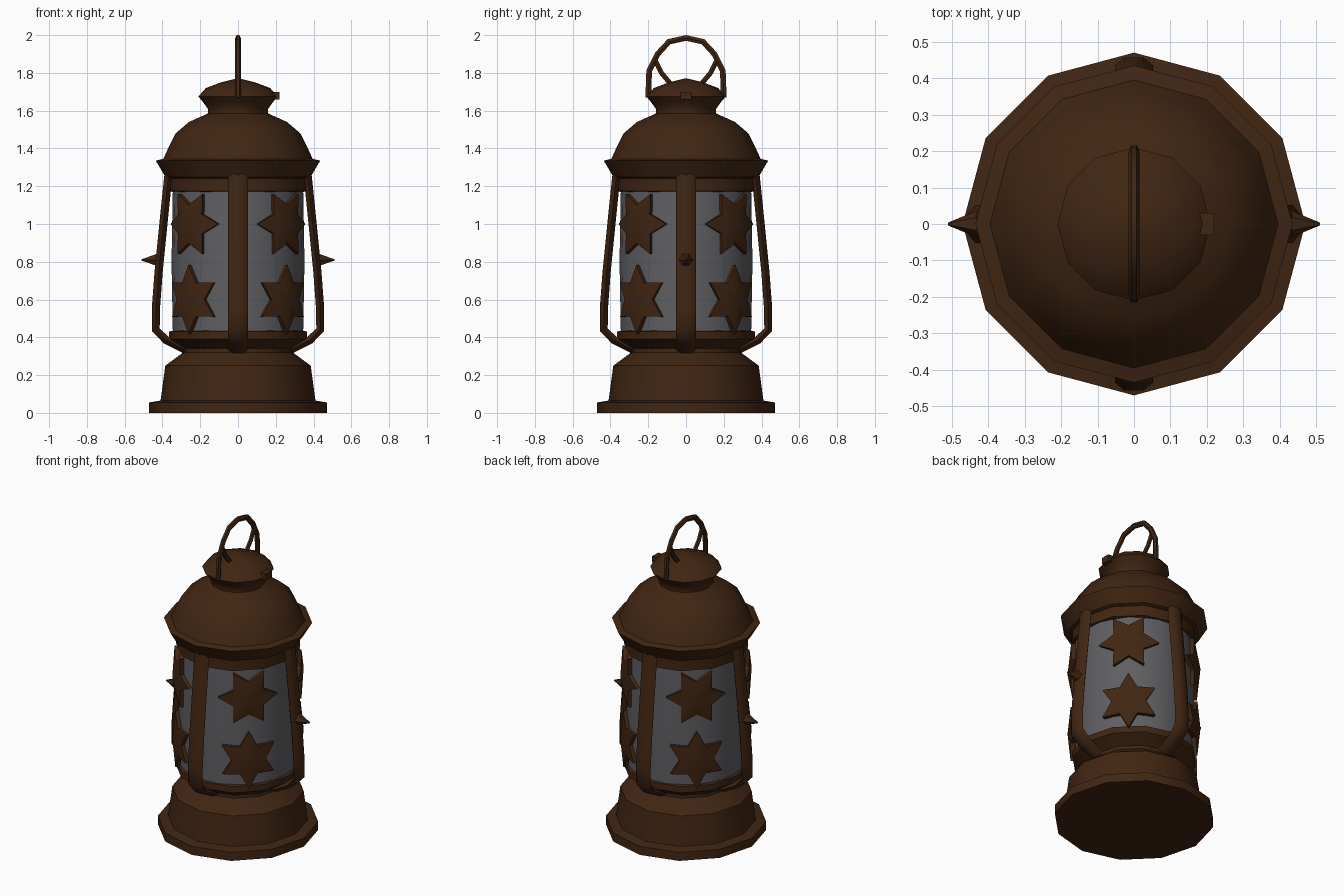
import bpy, bmesh, math
from mathutils import Vector, Matrix

if "Cube" in bpy.data.objects:
    bpy.data.objects.remove(bpy.data.objects["Cube"])


def material(name, color):
    m = bpy.data.materials.new(name)
    m.use_nodes = True
    m.diffuse_color = (*color, 1)
    bsdf = m.node_tree.nodes["Principled BSDF"]
    bsdf.inputs["Base Color"].default_value = (*color, 1)
    bsdf.inputs["Roughness"].default_value = 0.8
    return m


BROWN = material("dark bronze", (0.052, 0.019, 0.006))
GREY = material("smoky glass", (0.115, 0.115, 0.125))


def finish(name, bm, mat, angle=35, turn=0.0):
    bmesh.ops.recalc_face_normals(bm, faces=bm.faces)
    bm.transform(Matrix.Rotation(math.radians(turn), 4, "Z"))
    me = bpy.data.meshes.new(name)
    bm.to_mesh(me)
    bm.free()
    me.materials.append(mat)
    ob = bpy.data.objects.new(name, me)
    bpy.context.collection.objects.link(ob)
    bpy.ops.object.select_all(action="DESELECT")
    ob.select_set(True)
    bpy.context.view_layer.objects.active = ob
    bpy.ops.object.shade_smooth_by_angle(angle=math.radians(angle))
    return ob


def bridge(bm, rings):
    # Skin consecutive rings of vertices and cap both ends
    n = len(rings[0])
    for a, b in zip(rings, rings[1:]):
        for i in range(n):
            j = (i + 1) % n
            bm.faces.new((a[i], a[j], b[j], b[i]))
    bm.faces.new(rings[0])
    bm.faces.new(rings[-1])


def lathe(name, profile, mat=BROWN, sides=12):
    bm = bmesh.new()
    rings = []
    for r, z in profile:
        rings.append([bm.verts.new((r * math.cos(k * math.tau / sides),
                                    r * math.sin(k * math.tau / sides), z))
                      for k in range(sides)])
    bridge(bm, rings)
    return finish(name, bm, mat)


def strap(name, path, width, thick, turn=0.0, sides=6):
    # Oval bar swept along (radius, z) points in the XZ plane
    bm = bmesh.new()
    pts = [Vector((x, 0, z)) for x, z in path]
    rings = []
    for i, p in enumerate(pts):
        t = (pts[min(i + 1, len(pts) - 1)] - pts[max(i - 1, 0)]).normalized()
        side = Vector((0, 1, 0))
        out = side.cross(t)
        rings.append([bm.verts.new(p + side * math.cos(a) * width / 2
                                   + out * math.sin(a) * thick / 2)
                      for a in (k * math.tau / sides for k in range(sides))])
    bridge(bm, rings)
    return finish(name, bm, BROWN, 50, turn)


def star(name, angle, height, spin, radius=0.21):
    # Six-pointed plate, slightly domed and wrapped part way round the glass
    bm = bmesh.new()

    def place(u, v, r):
        bend = u / 0.42
        return bm.verts.new((r * math.cos(bend), r * math.sin(bend), height + v))

    front, back = [], []
    for k in range(12):
        a = math.radians(spin + 30 * k)
        d = radius if k % 2 == 0 else radius * 0.56
        u, v = d * math.cos(a), d * math.sin(a) * 0.87
        front.append(place(u, v, 0.372))
        back.append(place(u, v, 0.345))
    mid = place(0, 0, 0.39)
    for i in range(12):
        j = (i + 1) % 12
        bm.faces.new((front[i], front[j], mid))
        bm.faces.new((front[i], back[i], back[j], front[j]))
    bm.faces.new(back)
    return finish(name, bm, BROWN, 35, angle)


# Base with foot plate and lower collar
lathe("base", [(0.47, 0), (0.47, 0.055), (0.41, 0.065), (0.385, 0.25),
               (0.29, 0.32), (0.29, 0.34), (0.365, 0.39), (0.365, 0.43), (0.33, 0.44)])

# Glass chimney
lathe("glass", [(0.345, 0.42), (0.352, 0.8), (0.345, 1.19)], GREY, 24)

# Roof with rim, dome, neck and cap
lathe("upper_collar", [(0.33, 1.165), (0.365, 1.175), (0.365, 1.25), (0.37, 1.3)])
lathe("roof", [(0.36, 1.24), (0.385, 1.25), (0.435, 1.335), (0.395, 1.345),
               (0.37, 1.4), (0.33, 1.48), (0.26, 1.54), (0.16, 1.585), (0.16, 1.61),
               (0.185, 1.645), (0.21, 1.675), (0.17, 1.72), (0.09, 1.75), (0.01, 1.77)])

# Four side arms and the stars between them
sides = ["left", "back", "right", "front"]
arm_path = [(0.365, 1.29), (0.385, 1.1), (0.42, 0.75), (0.435, 0.55),
            (0.435, 0.44), (0.38, 0.385), (0.28, 0.335)]
for i, side in enumerate(sides):
    strap("arm_" + side, arm_path, 0.105, 0.05, 90 * i)
    star("upper_star_" + str(i + 1), 90 * i + 45, 1.0, 0)
    star("lower_star_" + str(i + 1), 90 * i + 45, 0.6, 30)

# Pointed studs on the left and right arms, and on the rim
for turn, side in ((0, "left"), (180, "right")):
    for part, x, z, r, length in (("arm_stud", 0.46, 0.81, 0.045, 0.1),):
        bm = bmesh.new()
        bmesh.ops.create_cone(bm, cap_ends=True, segments=6, radius1=r, radius2=0.004,
                              depth=length, matrix=Matrix.Translation((x, 0, z))
                              @ Matrix.Rotation(math.pi / 2, 4, "Y"))
        finish(part + "_" + side, bm, BROWN, 30, turn)

# Carrying loop with its two inner braces
strap("handle_loop", [(-0.2, 1.67), (-0.195, 1.81), (-0.15, 1.9), (-0.09, 1.965), (0, 1.985),
                      (0.09, 1.965), (0.15, 1.9), (0.195, 1.81), (0.2, 1.67)], 0.03, 0.035, 90)
for s, side in ((-1, "front"), (1, "back")):
    strap("handle_brace_" + side, [(s * 0.165, 1.87), (s * 0.13, 1.8), (s * 0.08, 1.74)],
          0.025, 0.03, 90)

# Small latch on the cap
bm = bmesh.new()
bmesh.ops.create_cube(bm, size=1, matrix=Matrix.Translation((0.195, 0, 1.68))
                      @ Matrix.Diagonal((0.05, 0.06, 0.04, 1)))
finish("cap_latch", bm, BROWN)
